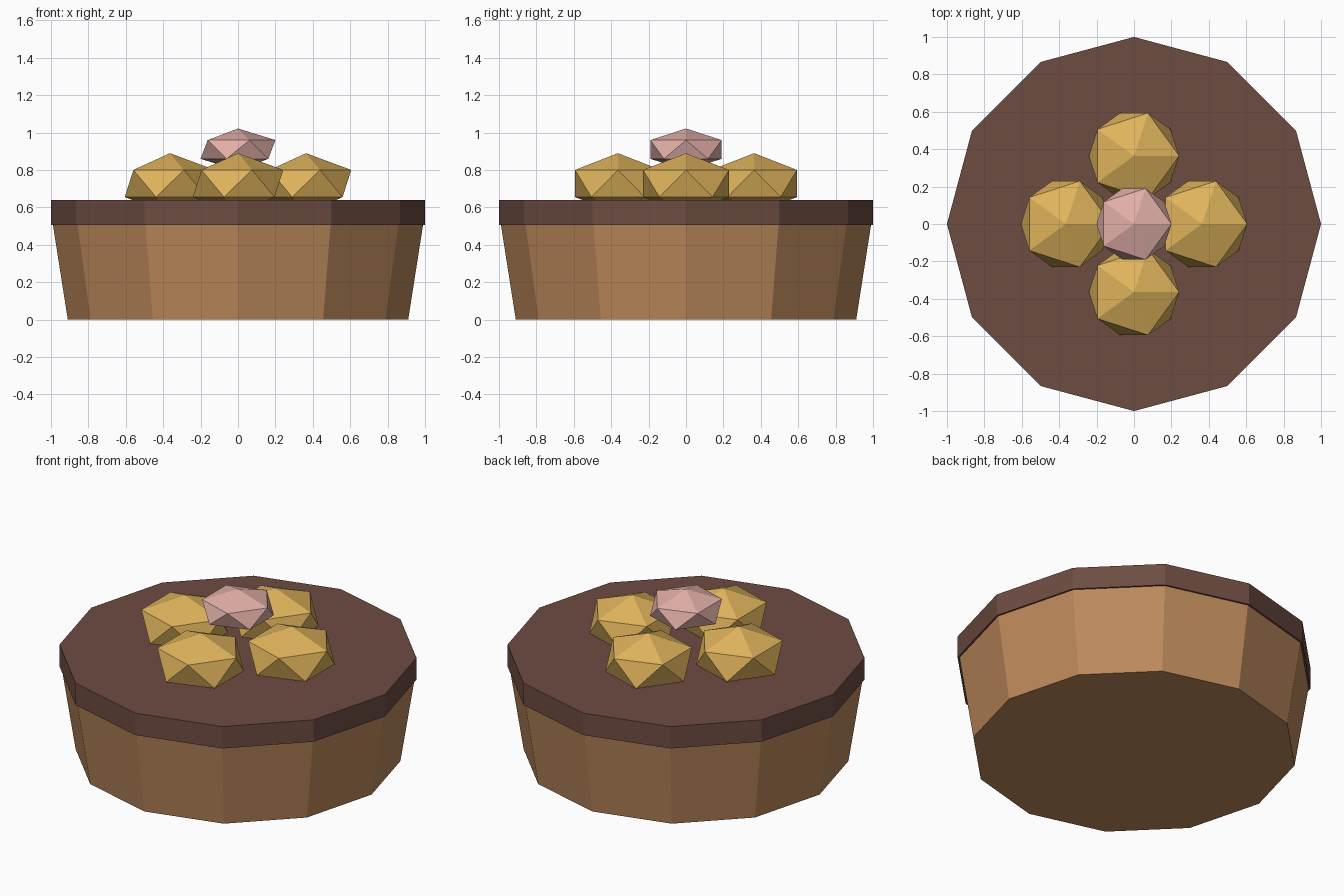
import bpy
from math import pi, cos, sin

if "Cube" in bpy.data.objects:
    bpy.data.objects.remove(bpy.data.objects["Cube"])


def linear(c):
    return c / 12.92 if c <= 0.04045 else ((c + 0.055) / 1.055) ** 2.4


def material(name, r, g, b):
    m = bpy.data.materials.new(name)
    m.diffuse_color = (*(linear(v / 255) for v in (r, g, b)), 1)
    m.use_nodes = True
    m.node_tree.nodes["Principled BSDF"].inputs["Base Color"].default_value = m.diffuse_color
    return m


crust_mat = material("crust", 190, 138, 92)
chocolate_mat = material("chocolate", 109, 76, 65)
gold_mat = material("golden", 224, 180, 92)
pink_mat = material("pink", 226, 176, 168)


def disc(name, r_bottom, r_top, z0, z1, mat):
    bpy.ops.mesh.primitive_cone_add(vertices=12, radius1=r_bottom, radius2=r_top,
                                    depth=z1 - z0, location=(0, 0, (z0 + z1) / 2))
    ob = bpy.context.object
    ob.name = name
    ob.data.materials.append(mat)


def nugget(name, x, y, z, radius, half_height, mat):
    bpy.ops.mesh.primitive_ico_sphere_add(subdivisions=1, radius=1, location=(x, y, z))
    ob = bpy.context.object
    ob.name = name
    ob.scale = (radius, radius, half_height)
    bpy.ops.object.transform_apply(location=False, rotation=False, scale=True)
    ob.data.materials.append(mat)


# Tapered base and overhanging top layer
disc("base", 0.91, 0.99, 0, 0.51, crust_mat)
disc("top_layer", 1.0, 1.0, 0.505, 0.64, chocolate_mat)

# Four flattened nuggets in a cross, one smaller nugget on top
for i in range(4):
    a = i * pi / 2
    nugget(f"nugget_{i + 1}", 0.364 * cos(a), 0.364 * sin(a), 0.728, 0.27, 0.162, gold_mat)
nugget("center_nugget", 0, 0, 0.91, 0.224, 0.112, pink_mat)
